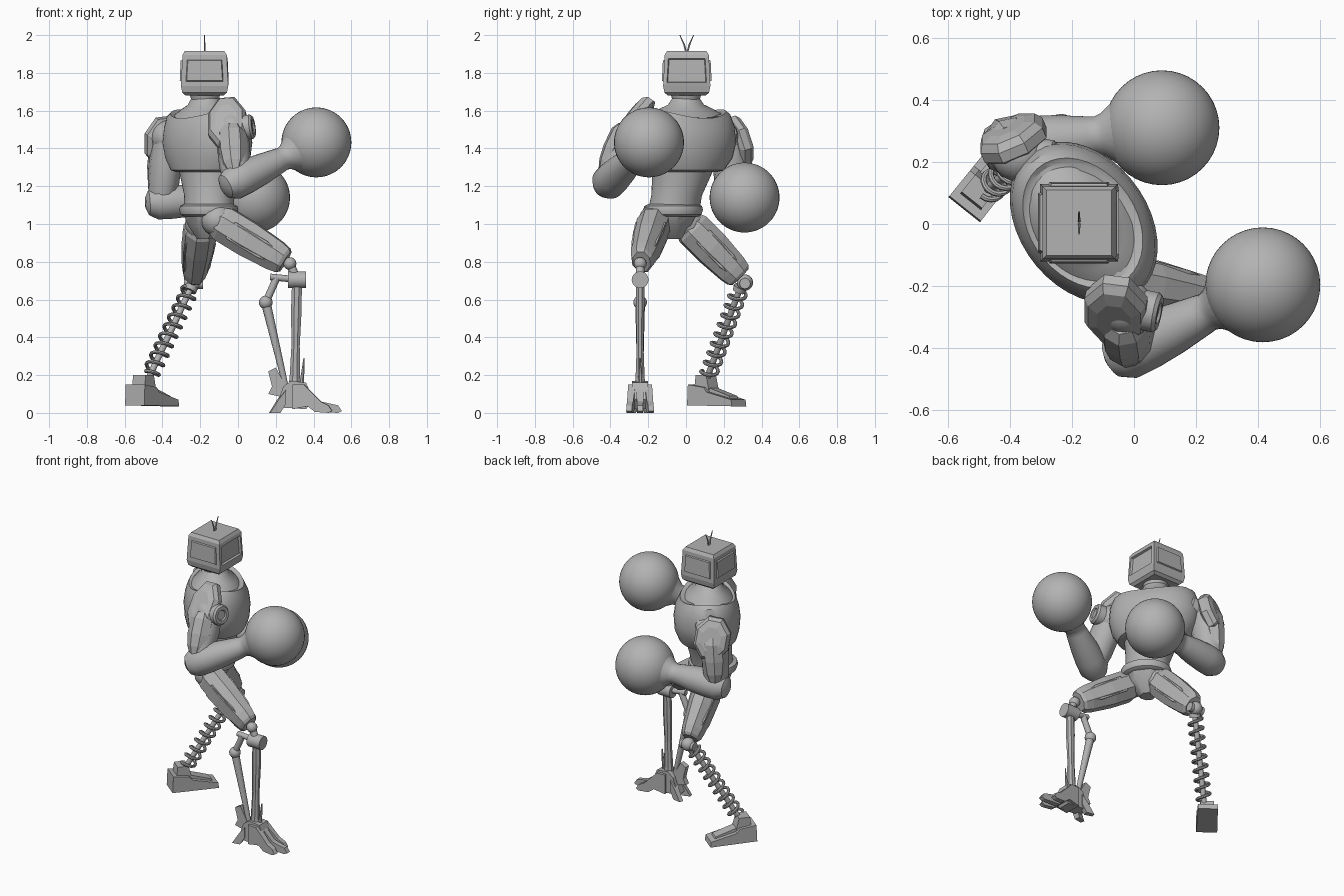
import bpy, bmesh, math
from mathutils import Vector as V

if "Cube" in bpy.data.objects:
    bpy.data.objects.remove(bpy.data.objects["Cube"])

GREY = (0.45, 0.45, 0.45, 1)
metal = bpy.data.materials.new("plain_grey")
metal.use_nodes = True
metal.diffuse_color = GREY
metal.node_tree.nodes["Principled BSDF"].inputs["Base Color"].default_value = GREY


def finish(name, bm, smooth):
    bmesh.ops.recalc_face_normals(bm, faces=bm.faces)
    me = bpy.data.meshes.new(name)
    bm.to_mesh(me)
    bm.free()
    me.materials.append(metal)
    ob = bpy.data.objects.new(name, me)
    bpy.context.collection.objects.link(ob)
    if smooth:
        bpy.ops.object.select_all(action='DESELECT')
        ob.select_set(True)
        bpy.context.view_layer.objects.active = ob
        bpy.ops.object.shade_smooth_by_angle(angle=math.radians(35))
    return ob


def loft(name, rings, sides=8, side=(1, 0, 0), smooth=False, axis=None, edit=None):
    """Skin rings of (point, half width along side, half depth)."""
    bm = bmesh.new()
    pts = [V(r[0]) for r in rings]
    grow = 1 / math.cos(math.pi / sides)
    loops = []
    for i, (_, rx, ry) in enumerate(rings):
        t = V(axis) if axis else pts[min(i + 1, len(pts) - 1)] - pts[max(i - 1, 0)]
        t.normalize()
        s = V(side)
        s = (s - t * s.dot(t)).normalized()
        d = t.cross(s)
        loop = []
        for k in range(sides):
            a = (k + 0.5) * math.tau / sides
            loop.append(bm.verts.new(pts[i] + s * rx * grow * math.cos(a) + d * ry * grow * math.sin(a)))
        loops.append(loop)
    for A, B in zip(loops, loops[1:]):
        for k in range(sides):
            bm.faces.new((A[k], A[k - 1], B[k - 1], B[k]))
    bm.faces.new(loops[0])
    bm.faces.new(loops[-1])
    if edit:
        bmesh.ops.recalc_face_normals(bm, faces=bm.faces)
        edit(bm)
    return finish(name, bm, smooth)


def along(a, b, steps):
    """Rings between two points from (fraction, half width, half depth)."""
    a, b = V(a), V(b)
    return [(a.lerp(b, f), w, d) for f, w, d in steps]


def rod(name, a, b, r, r2=None, sides=12, side=(0.3, 1, 0.2)):
    return loft(name, along(a, b, [(0, r, r), (1, r2 or r, r2 or r)]), sides, side, True)


def ball(name, c, r, seg=16):
    bm = bmesh.new()
    bmesh.ops.create_uvsphere(bm, u_segments=seg, v_segments=seg * 3 // 4, radius=r)
    bmesh.ops.translate(bm, vec=V(c), verts=bm.verts)
    return finish(name, bm, True)


def prism(name, profile, width, origin, forward, tip=1):
    """Side profile (distance, height) given a width; the far end narrows by tip."""
    bm = bmesh.new()
    f = V(forward).normalized()
    s = f.cross(V((0, 0, 1)))
    far = max(p[0] for p in profile)
    rows = []
    for sgn in (-1, 1):
        rows.append([bm.verts.new(V(origin) + f * u + V((0, 0, z))
                     + s * sgn * width / 2 * (1 + (tip - 1) * max(u, 0) / far)) for u, z in profile])
    n = len(profile)
    for row in rows:
        bm.faces.new(row)
    for k in range(n):
        bm.faces.new((rows[0][k], rows[0][k - 1], rows[1][k - 1], rows[1][k]))
    return finish(name, bm, False)


# ---- head with recessed screen in front and raised panels elsewhere
def panels(bm):
    faces = [f for f in bm.faces if abs(f.normal.z) < 0.3 and f.calc_area() > 0.03]
    screen = [f for f in faces if f.normal.x > 0.7]
    others = [f for f in faces if f not in screen]
    bmesh.ops.inset_individual(bm, faces=screen, thickness=0.028, depth=0.004)
    bmesh.ops.inset_individual(bm, faces=screen, thickness=0.006, depth=-0.014)
    bmesh.ops.inset_individual(bm, faces=others, thickness=0.036, depth=0)
    bmesh.ops.inset_individual(bm, faces=others, thickness=0.006, depth=0.008)


HX, HY = -0.177, 0.004
loft("head", [((HX, HY, z), w, w) for z, w in
     [(1.68, 0.1), (1.695, 0.118), (1.73, 0.125), (1.895, 0.117), (1.915, 0.105)]], 4, edit=panels)
for sgn, tag in ((-1, "right"), (1, "left")):
    loft(tag + "_antenna", [((HX, HY + sgn * y, z), r, r) for y, z, r in
         [(0.004, 1.91, 0.004), (0.014, 1.95, 0.004), (0.036, 2.0, 0.002)]], 6)

# ---- torso, turned so the chest faces between +x and +y
ACROSS = V((0.6, -0.8, 0))


def saddle(bm):
    # the collar rises toward both shoulders
    for v in bm.verts:
        u = (v.co - V((-0.17, 0, 0))).dot(ACROSS)
        v.co.z += 0.9 * u * u * min(1, max(0, (v.co.z - 1.45) / 0.08))


def body(name, rows, sides=40, edit=None):
    loft(name, [((x, y, z), a, b) for x, y, z, a, b in rows], sides, ACROSS, True, (0, 0, 1), edit)


body("neck", [(-0.168, 0, 1.535, 0.22, 0.165), (-0.168, 0, 1.555, 0.2, 0.15), (-0.17, 0, 1.59, 0.155, 0.125),
              (-0.174, 0, 1.625, 0.098, 0.09), (-0.175, 0, 1.66, 0.074, 0.074),
              (-0.175, 0, 1.7, 0.085, 0.085)], edit=saddle)
body("chest", [(-0.16, -0.01, 1.275, 0.18, 0.155), (-0.16, -0.005, 1.285, 0.22, 0.18),
               (-0.16, 0.003, 1.35, 0.265, 0.2), (-0.162, 0.005, 1.43, 0.285, 0.206),
               (-0.162, 0.005, 1.49, 0.277, 0.198), (-0.165, 0.003, 1.53, 0.255, 0.183),
               (-0.165, 0.003, 1.56, 0.228, 0.17), (-0.165, 0.003, 1.555, 0.212, 0.155)], edit=saddle)
body("abdomen", [(-0.155, -0.065, 1.07, 0.14, 0.13), (-0.152, -0.05, 1.15, 0.136, 0.13),
                 (-0.155, -0.03, 1.23, 0.155, 0.14), (-0.16, -0.01, 1.32, 0.18, 0.15)])
body("belt", [(-0.155, -0.068, z, r, r - 0.006) for z, r in
              [(1.04, 0.135), (1.05, 0.152), (1.075, 0.16), (1.095, 0.155), (1.105, 0.135)]])
body("pelvis", [(-0.155, -0.068, 1.06, 0.135, 0.125), (-0.16, -0.07, 1.0, 0.12, 0.1),
                (-0.17, -0.07, 0.92, 0.045, 0.045)], 8)


# ---- arms: joint, upper arm, shoulder pad, forearm and ball glove
def arm(tag, shoulder, elbow, glove, pad, pad_normal, pad_size):
    s, e, g = V(shoulder), V(elbow), V(glove)
    n = V(pad_normal).normalized()
    ball(tag + "_shoulder", s, 0.09, 20)
    face = V((1, -0.2, 0.15)).normalized()
    loft(tag + "_shoulder_joint", along(s, s + face * 0.115,
         [(0, 0.065, 0.065), (0.9, 0.065, 0.065), (1, 0.055, 0.055), (1, 0.035, 0.035),
          (0.93, 0.03, 0.03), (0.93, 0.01, 0.01)]), 20, (0, 0, 1), True, axis=face)
    loft(tag + "_upper_arm", along(s, e, [(0, 0.075, 0.085), (0.35, 0.084, 0.094), (0.7, 0.08, 0.088),
         (1, 0.065, 0.07)]), 12, (1, 0.2, 0), True)
    out = n * 0.045
    loft(tag + "_arm_plate", along(s + out, e + out, [(0.05, 0.05, 0.05), (0.18, 0.07, 0.07),
         (0.5, 0.072, 0.068), (0.75, 0.06, 0.055), (0.92, 0.035, 0.035)]), 8, (1, 0.2, 0))
    d = (g - e).normalized()
    end = (g - e).length
    loft(tag + "_forearm", [(e + d * u, r, r) for u, r in
         [(-0.085, 0.03), (-0.068, 0.065), (-0.02, 0.09), (0.06, 0.09), (0.16, 0.082), (end - 0.24, 0.066),
          (end - 0.215, 0.062), (end - 0.19, 0.07), (end - 0.14, 0.11)]], 24, (0, 0, 1), True)
    ball(tag + "_glove", g, 0.185, 40)
    # faceted pad with chamfered rim
    w, h = pad_size
    loft(tag + "_shoulder_pad", [(V(pad) + n * u, w * k, h * k) for u, k in
         [(-0.05, 0.8), (-0.035, 1), (0.0, 1), (0.025, 0.85), (0.035, 0.55)]], 8, (1, 0, 0), False, axis=n)


arm("right", (-0.03, -0.265, 1.5), (-0.01, -0.405, 1.225), (0.415, -0.196, 1.432),
    (-0.06, -0.29, 1.54), (-0.15, -0.8, 0.58), (0.1, 0.16))
arm("left", (-0.37, 0.225, 1.46), (-0.405, 0.25, 1.115), (0.09, 0.31, 1.14),
    (-0.395, 0.285, 1.44), (-0.4, 0.87, 0.28), (0.108, 0.135))


# ---- faceted thighs with long raised plates
def thigh(tag, hip, knee, side):
    hip, knee = V(hip), V(knee)
    ball(tag + "_hip", hip, 0.085)
    loft(tag + "_thigh", along(hip, knee, [(-0.1, 0.055, 0.06), (0.1, 0.084, 0.094), (0.45, 0.082, 0.094),
         (0.85, 0.065, 0.082), (0.96, 0.056, 0.073), (1, 0.045, 0.06)]), 8, side)
    for sgn, word in ((-1, "_inner"), (1, "_outer")):
        o = V(side).normalized() * 0.05 * sgn
        loft(tag + word + "_thigh_plate", along(hip + o, knee + o * 0.6, [(0.15, 0.02, 0.03),
             (0.25, 0.038, 0.05), (0.7, 0.034, 0.05), (0.92, 0.02, 0.03)]), 4, side)


thigh("right", (-0.11, -0.165, 1.02), (0.25, -0.235, 0.8), (0.2, 1, 0))
thigh("left", (-0.195, 0.01, 1.0), (-0.235, 0.287, 0.72), (1, 0.2, 0))

# ---- right shin: knee cylinder, straight strut and bent strut
Y = -0.243
ball("right_knee", (0.275, Y, 0.79), 0.034)
rod("knee_link", (0.275, Y, 0.79), (0.31, Y, 0.71), 0.022)
rod("knee_cylinder", (0.265, Y, 0.705), (0.36, Y, 0.705), 0.044, sides=20)
rod("knee_axle", (0.17, Y, 0.72), (0.27, Y, 0.71), 0.017)
loft("front_strut", along((0.312, Y, 0.69), (0.3, Y, 0.13), [(0, 0.026, 0.022), (0.25, 0.028, 0.022),
     (0.6, 0.022, 0.018), (0.9, 0.028, 0.024), (1, 0.034, 0.03)]), 8)
rod("rear_upper_strut", (0.205, Y, 0.715), (0.147, Y, 0.585), 0.019)
ball("rear_strut_joint", (0.147, Y, 0.585), 0.036)
rod("rear_lower_strut", (0.147, Y, 0.585), (0.255, Y, 0.13), 0.025, 0.014)
rod("ankle_spike", (0.335, Y, 0.13), (0.35, Y, 0.29), 0.012, 0.003, 6)

# ---- clawed right foot
prism("claw_foot_body", [(0, 0.03), (0.04, 0.14), (0.08, 0.17), (0.16, 0.16), (0.2, 0.07), (0.16, 0.02)],
      0.085, (0.2, Y, 0), (1, 0, 0))
for k, tag in ((-1, "outer"), (0, "middle"), (1, "inner")):
    reach = 0.26 - 0.05 * abs(k)
    prism(tag + "_toe", [(0, 0.02), (0, 0.15), (0.06, 0.15), (0.15, 0.06), (reach - 0.02, 0.04),
          (reach, 0.01), (reach - 0.02, 0), (0.12, 0.005), (0.08, 0.035)],
          0.042, (0.29, Y + k * 0.038, 0), (1, k * 0.1, 0), 0.7)
for k, tag in ((-1, "outer"), (1, "inner")):
    prism(tag + "_heel_claw", [(0, 0.05), (0, 0.12), (0.04, 0.07), (0.085, 0), (0.03, 0)],
          0.04, (0.25, Y + k * 0.032, 0), (-1, k * 0.25, 0), 0.7)
prism("heel_fin", [(0, 0.08), (0, 0.15), (0.05, 0.24), (0.09, 0.22), (0.07, 0.14), (0.09, 0.1)],
      0.035, (0.25, Y, 0), (-1, 0, 0))

# ---- left shin: coil spring round a thin rod
top, low = V((-0.245, 0.29, 0.67)), V((-0.475, 0.11, 0.18))
ball("left_knee", (-0.235, 0.312, 0.69), 0.043)
rod("left_knee_axle", (-0.285, 0.312, 0.685), (-0.185, 0.312, 0.685), 0.028)
rod("spring_rod", top, low, 0.016)
rod("spring_cap", top, top.lerp(low, 0.05), 0.034)
ax = (low - top).normalized()
e1 = ax.orthogonal().normalized()
e2 = ax.cross(e1)
TURNS, STEPS = 9, 16
coil = []
for i in range(TURNS * STEPS + 1):
    a = i * math.tau / STEPS
    p = top.lerp(low, 0.04 + 0.92 * i / (TURNS * STEPS))
    coil.append((p + (e1 * math.cos(a) + e2 * math.sin(a)) * 0.043, 0.009, 0.009))
loft("spring", coil, 8, ax, True)

# ---- wedge-shaped left foot
HEEL, TOE = (-0.547, 0.046, 0), (0.62, 0.78, 0)
prism("left_foot", [(0, 0.04), (0.005, 0.15), (0.11, 0.135), (0.13, 0.11), (0.295, 0.07), (0.3, 0.035)],
      0.13, HEEL, TOE, 0.95)
prism("left_foot_ridge", [(0.1, 0.06), (0.1, 0.14), (0.15, 0.125), (0.26, 0.09), (0.27, 0.06)],
      0.07, HEEL, TOE)
prism("left_ankle", [(0.03, 0.12), (0.04, 0.2), (0.11, 0.2), (0.13, 0.12)], 0.085, HEEL, TOE)
